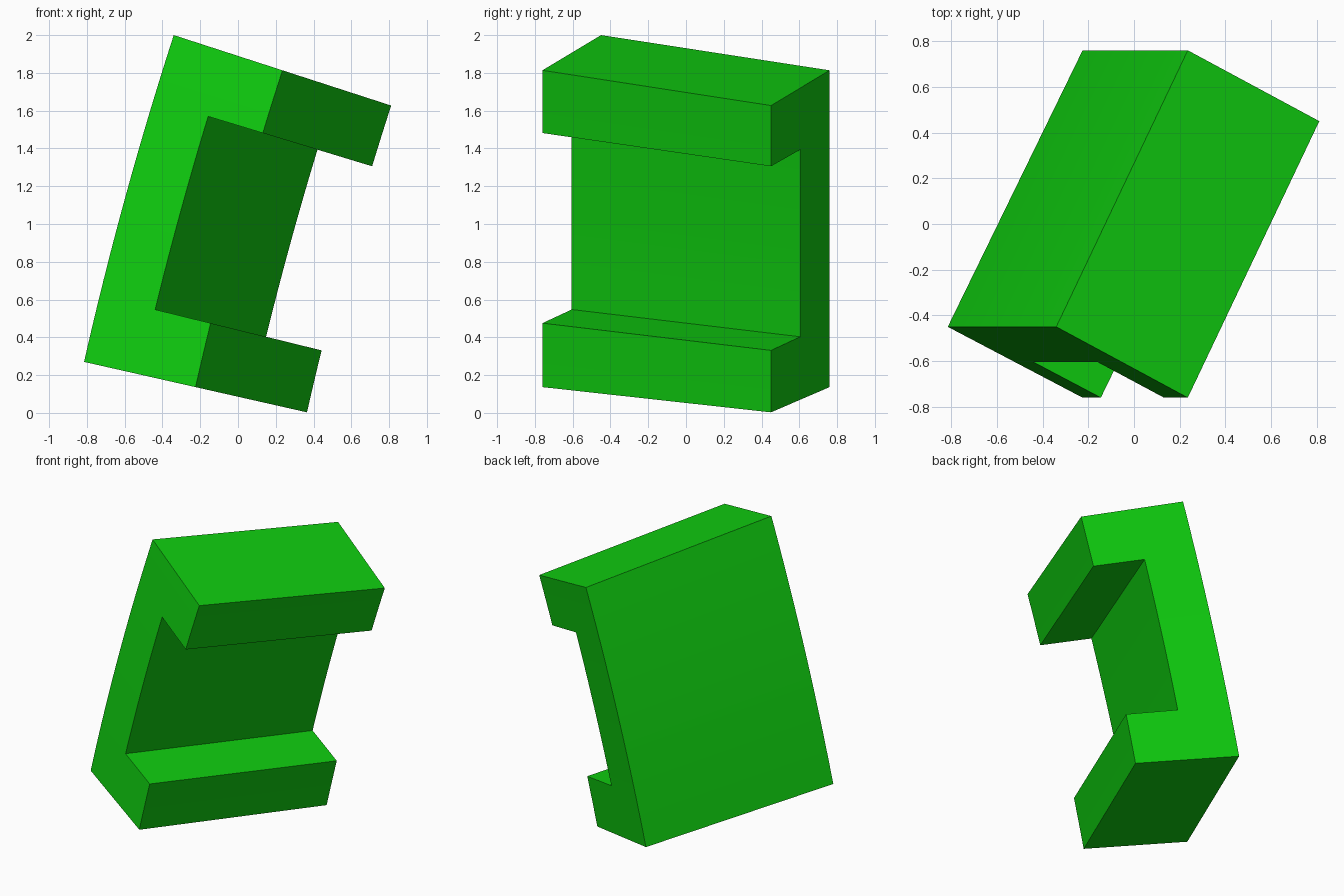
import bpy, bmesh, math
from mathutils import Vector

cube = bpy.data.objects.get("Cube")
if cube:
    bpy.data.objects.remove(cube, do_unlink=True)

# Green material
green = bpy.data.materials.new("bright_green")
green.use_nodes = True
colour = (0.0048, 0.61, 0.0048, 1)
green.diffuse_color = colour
green.node_tree.nodes["Principled BSDF"].inputs["Base Color"].default_value = colour

# Gentle arc followed by the back wall, in the x-z plane
LOW, HIGH = math.radians(12.75), math.radians(17.95)
FOOT = Vector((-0.815, 0.27))
CHORD = 1.794
RADIUS = CHORD / (2 * math.sin((HIGH - LOW) / 2))
LEVELS = 20


def across(angle):
    return Vector((math.cos(angle), -math.sin(angle)))


CENTRE = FOOT + RADIUS * across(LOW)


def bend(depth, width, height):
    """Place a point of the unit bracket (each value 0 to 1) on the arc."""
    angle = LOW + (HIGH - LOW) * height
    u = 0.605 * (depth + width)
    y = -0.45 - 0.31 * depth + 1.21 * width
    p = CENTRE - (RADIUS - u) * across(angle)
    return Vector((p.x, y, p.y))


# C-shaped section: a wall with a lip at the bottom fifth and the top fifth
bm = bmesh.new()
grid = {}


def corner(d, h):
    if (d, h) not in grid:
        grid[d, h] = bm.verts.new((d / 2, 0, h / LEVELS))
    return grid[d, h]


for h in range(LEVELS):
    lip = h < LEVELS // 5 or h >= LEVELS - LEVELS // 5
    for d in range(2 if lip else 1):
        bm.faces.new([corner(d, h), corner(d + 1, h),
                      corner(d + 1, h + 1), corner(d, h + 1)])

# Extrude along the width, then bend the whole bracket
out = bmesh.ops.extrude_face_region(bm, geom=bm.faces[:], use_keep_orig=True)
for v in out["geom"]:
    if isinstance(v, bmesh.types.BMVert):
        v.co.y = 1
for v in bm.verts:
    v.co = bend(*v.co)
bmesh.ops.recalc_face_normals(bm, faces=bm.faces[:])

mesh = bpy.data.meshes.new("curved_bracket")
bm.to_mesh(mesh)
bm.free()
mesh.materials.append(green)
bracket = bpy.data.objects.new("curved_bracket", mesh)
bpy.context.collection.objects.link(bracket)

# Smooth along the arc, sharp at the corners
bpy.ops.object.select_all(action='DESELECT')
bracket.select_set(True)
bpy.context.view_layer.objects.active = bracket
bpy.ops.object.shade_smooth_by_angle(angle=math.radians(30))
